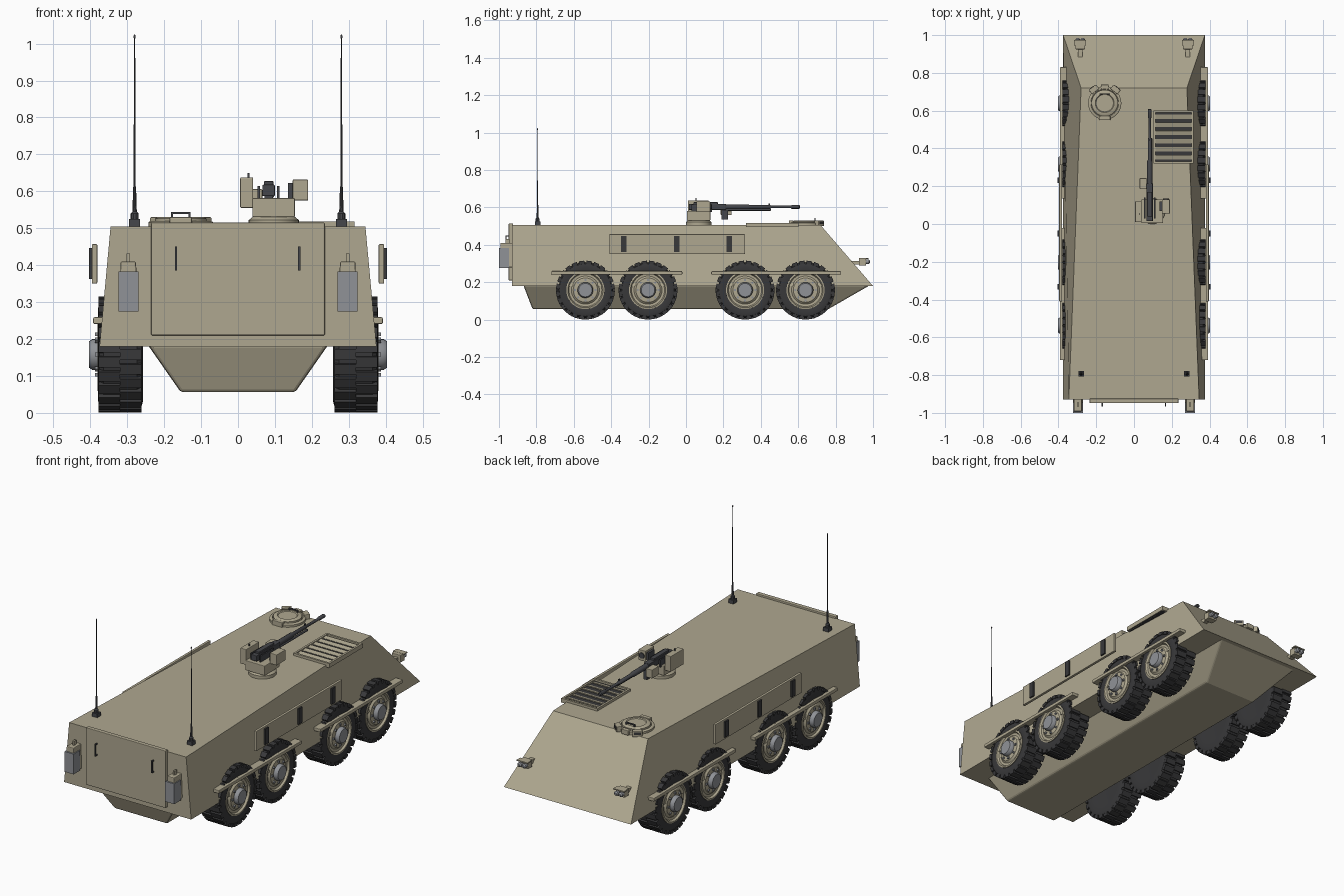
import bpy, bmesh, math
from mathutils import Matrix, Vector


def mat(name, c):
    m = bpy.data.materials.new(name)
    m.diffuse_color = (*c, 1)
    return m


TAN = mat("tan_paint", (0.43, 0.39, 0.28))
DARK = mat("dark_rubber", (0.04, 0.04, 0.042))
GUN = mat("gun_metal", (0.06, 0.062, 0.07))
GREY = mat("grey_metal", (0.28, 0.29, 0.31))


def finish(name, bm, m, smooth=False, bevel=0):
    bmesh.ops.recalc_face_normals(bm, faces=bm.faces)
    me = bpy.data.meshes.new(name)
    bm.to_mesh(me)
    bm.free()
    me.materials.append(m)
    ob = bpy.data.objects.new(name, me)
    bpy.context.collection.objects.link(ob)
    if bevel:
        b = ob.modifiers.new("bevel", "BEVEL")
        b.width, b.segments = bevel, 2
    if smooth:
        bpy.ops.object.select_all(action="DESELECT")
        ob.select_set(True)
        bpy.context.view_layer.objects.active = ob
        bpy.ops.object.shade_smooth_by_angle(angle=math.radians(35))
    return ob


def add_box(bm, x, y, z, M=Matrix()):
    c = Vector([(a + b) / 2 for a, b in (x, y, z)])
    s = [abs(b - a) for a, b in (x, y, z)]
    bmesh.ops.create_cube(bm, size=1, matrix=M @ Matrix.Translation(c) @ Matrix.Diagonal((*s, 1)))


def box(name, x, y, z, m=TAN, bevel=0, M=Matrix()):
    bm = bmesh.new()
    add_box(bm, x, y, z, M)
    return finish(name, bm, m, bevel=bevel)


def lathe(name, prof, loc, axis, m=TAN, n=32):
    """Revolve (radius, height) points about an axis; ends are capped."""
    bm = bmesh.new()
    M = Matrix.Translation(loc) @ Vector((0, 0, 1)).rotation_difference(Vector(axis)).to_matrix().to_4x4()
    rings = [[bm.verts.new(M @ Vector((r * math.cos(2 * math.pi * i / n), r * math.sin(2 * math.pi * i / n), h)))
              for i in range(n)] for r, h in prof]
    for a, b in zip(rings, rings[1:]):
        for i in range(n):
            bm.faces.new((a[i], a[(i + 1) % n], b[(i + 1) % n], b[i]))
    bm.faces.new(rings[0][::-1])
    bm.faces.new(rings[-1])
    return finish(name, bm, m, smooth=True)


def hexa(name, low, high, z0, z1, bevel=0):
    """Six-sided solid; low/high = (y_rear, half_width_rear, y_front, half_width_front)."""
    bm = bmesh.new()
    r = [[bm.verts.new(p) for p in ((-w0, y0, z), (w0, y0, z), (w1, y1, z), (-w1, y1, z))]
         for (y0, w0, y1, w1), z in ((low, z0), (high, z1))]
    bm.faces.new(r[0][::-1])
    bm.faces.new(r[1])
    for i in range(4):
        j = (i + 1) % 4
        bm.faces.new((r[0][i], r[0][j], r[1][j], r[1][i]))
    return finish(name, bm, TAN, bevel=bevel)


# Hull
hexa("upper_hull", (-0.93, 0.375, 1.0, 0.375), (-0.93, 0.345, 0.72, 0.28), 0.18, 0.505)
hexa("lower_hull", (-0.82, 0.155, 0.76, 0.155), (-0.87, 0.245, 0.985, 0.245), 0.056, 0.185, bevel=0.008)

# Rear door and handles
box("rear_door", (-0.235, 0.235), (-0.948, -0.925), (0.21, 0.515), bevel=0.003)
for x in (-0.168, 0.166):
    bm = bmesh.new()
    add_box(bm, (x - 0.003, x + 0.003), (-0.965, -0.959), (0.385, 0.45))
    for z in (0.385, 0.444):
        add_box(bm, (x - 0.003, x + 0.003), (-0.962, -0.945), (z, z + 0.006))
    finish("door_handle", bm, GUN)


# Wheels: tyre, staggered lugs, rim, hub and bolts
TYRE = [(0.09, 0), (0.125, -0.004), (0.14, 0.0), (0.149, 0.012), (0.149, 0.103),
        (0.14, 0.114), (0.125, 0.118), (0.102, 0.114), (0.1, 0.1)]
RIM = [(0.1, 0.1), (0.102, 0.118), (0.094, 0.12), (0.088, 0.11), (0.075, 0.109), (0.065, 0.118), (0.045, 0.12)]
HUB = [(0.042, 0.115), (0.042, 0.133), (0.036, 0.142)]
for s in (-1, 1):
    for y in (-0.538, -0.203, 0.316, 0.639):
        c, ax = (s * 0.261, y, 0.158), (s, 0, 0)
        lathe("tyre", TYRE, c, ax, DARK, 48)
        lathe("rim", RIM, c, ax, TAN, 40)
        lathe("hub", HUB, c, ax, GREY, 24)
        bm = bmesh.new()
        for i in range(48):
            R = Matrix.Translation(c) @ Matrix.Rotation(2 * math.pi * i / 48, 4, "X")
            a, b = ((0.0, 0.058), (0.058, 0.117))[i % 2]
            add_box(bm, (s * a, s * b), (-0.0145, 0.0145), (0.14, 0.157), R)
        finish("tyre_lugs", bm, DARK)
        bm = bmesh.new()
        for i in range(8):
            R = Matrix.Translation(c) @ Matrix.Rotation(2 * math.pi * i / 8, 4, "X")
            add_box(bm, (s * 0.11, s * 0.126), (-0.005, 0.005), (0.05, 0.06), R)
        finish("wheel_bolts", bm, GREY)

# Side fittings, mirrored left and right
for s in (-1, 1):
    for y0, y1 in ((-0.72, -0.02), (0.135, 0.83)):
        box("fender_strip", (s * 0.345, s * 0.392), (y0, y1), (0.241, 0.259), bevel=0.003)
    box("side_panel", (s * 0.381, s * 0.396), (-0.41, 0.315), (0.35, 0.457), bevel=0.003)
    for y in (-0.332, -0.05, 0.231):
        box("panel_slot", (s * 0.39, s * 0.404), (y - 0.015, y + 0.015), (0.363, 0.447), DARK)

    # Rear canister in its holder
    x = s * 0.297
    bm = bmesh.new()
    add_box(bm, (x - 0.026, x + 0.026), (-0.992, -0.925), (0.28, 0.41))
    for v in bm.verts:
        if v.co.z > 0.4:
            v.co.x = x + (v.co.x - x) * 0.8
    finish("canister", bm, TAN, bevel=0.004)
    box("canister_plate", (x - 0.027, x + 0.027), (-1.0, -0.945), (0.275, 0.383), GREY)
    box("canister_cap", (x - 0.005, x + 0.005), (-0.965, -0.945), (0.405, 0.432))

    # Antenna
    ax, ay = s * 0.28, -0.793
    box("antenna_foot", (ax - 0.015, ax + 0.015), (ay - 0.015, ay + 0.015), (0.5, 0.525), GUN)
    lathe("antenna", [(0.011, 0.52), (0.011, 0.54), (0.006, 0.545), (0.004, 0.61), (0.0028, 0.615), (0.0016, 1.014),
                      (0.003, 1.016), (0.003, 1.021), (0.001, 1.024)], (ax, ay, 0), (0, 0, 1), GUN, 10)

    # Headlight
    hx = s * 0.285
    box("headlight_housing", (hx - 0.026, hx + 0.026), (0.925, 0.962), (0.29, 0.33), bevel=0.003)
    box("headlight_bracket", (hx - 0.012, hx + 0.012), (0.87, 0.93), (0.295, 0.315))
    for d in (-0.013, 0.013):
        lathe("headlight_lens", [(0.012, 0), (0.012, 0.018), (0.006, 0.024)], (hx + d, 0.96, 0.31), (0, 1, 0), GREY, 16)
    box("headlight_hood", (hx - 0.032, hx + 0.032), (0.945, 0.975), (0.325, 0.331))

# Driver hatch with periscopes
H = Vector((-0.155, 0.64, 0.5))
lathe("hatch_ring", [(0.088, 0), (0.088, 0.016), (0.082, 0.02), (0.074, 0.02), (0.072, 0.014)], H, (0, 0, 1), n=40)
lathe("hatch_lid", [(0.07, 0.012), (0.07, 0.026), (0.064, 0.03), (0.05, 0.031), (0.046, 0.027)], H, (0, 0, 1), n=40)
for a in (-38, 0, 38):
    R = Matrix.Translation(H) @ Matrix.Rotation(math.radians(a), 4, "Z")
    if a:
        box("periscope", (-0.024, 0.024), (0.078, 0.106), (0, 0.03), bevel=0.003, M=R)
        box("periscope_glass", (-0.018, 0.018), (0.1, 0.108), (0.012, 0.025), DARK, M=R)
    else:
        box("periscope", (-0.02, 0.02), (0.075, 0.098), (0, 0.026), bevel=0.003, M=R)
box("hatch_hinge", (-0.185, -0.125), (0.55, 0.572), (0.5, 0.53), bevel=0.003)
box("hatch_handle", (-0.182, -0.128), (0.686, 0.692), (0.538, 0.544), GUN)
for x in (-0.182, -0.134):
    box("handle_post", (x, x + 0.006), (0.686, 0.692), (0.525, 0.542), GUN)

# Engine grille: dark bed, frame, tilted slats
box("grille_bed", (0.105, 0.312), (0.325, 0.6), (0.495, 0.508), DARK)
bm = bmesh.new()
for x in (0.102, 0.304):
    add_box(bm, (x, x + 0.011), (0.32, 0.602), (0.495, 0.518))
for y in (0.32, 0.591):
    add_box(bm, (0.102, 0.315), (y, y + 0.011), (0.495, 0.518))
finish("grille_frame", bm, TAN)
bm = bmesh.new()
for i in range(6):
    R = Matrix.Translation((0, 0.353 + i * 0.043, 0.511)) @ Matrix.Rotation(math.radians(15), 4, "X")
    add_box(bm, (0.11, 0.306), (-0.012, 0.012), (-0.002, 0.002), R)
finish("grille_slats", bm, TAN)

# Remote weapon station
lathe("station_ring", [(0.068, 0.5), (0.068, 0.522), (0.058, 0.53), (0.05, 0.535)], (0.097, 0.068, 0), (0, 0, 1), n=36)
box("station_body", (0.039, 0.154), (0.005, 0.13), (0.53, 0.582), bevel=0.003)
box("ammo_pod", (0.006, 0.041), (0.01, 0.12), (0.555, 0.638), bevel=0.003)
box("sight_pod", (0.148, 0.19), (0.055, 0.13), (0.575, 0.632), bevel=0.003)
box("sight_bracket", (0.136, 0.15), (0.07, 0.12), (0.575, 0.622), GUN)
lathe("sight_lens", [(0.015, 0), (0.015, 0.008), (0.011, 0.008)], (0.169, 0.127, 0.604), (0, 1, 0), GUN, 20)
box("pod_antenna", (0.026, 0.031), (0.05, 0.055), (0.635, 0.65), GUN)
for x in (0.053, 0.106):
    box("gun_cradle", (x, x + 0.007), (0.03, 0.14), (0.575, 0.615), GUN)

# Machine gun
box("gun_receiver", (0.066, 0.1), (0.015, 0.215), (0.587, 0.618), GUN, bevel=0.003)
box("gun_cover", (0.07, 0.096), (0.04, 0.17), (0.615, 0.628), GUN, bevel=0.003)
box("gun_mount", (0.072, 0.094), (0.19, 0.225), (0.535, 0.592), GUN)
box("feed_box", (0.03, 0.066), (0.185, 0.243), (0.56, 0.606), bevel=0.003)
lathe("gun_barrel", [(0.014, 0.2), (0.014, 0.33), (0.01, 0.34), (0.01, 0.45), (0.007, 0.455), (0.007, 0.56),
                     (0.01, 0.565), (0.01, 0.605), (0.006, 0.61)], (0.083, 0, 0.603), (0, 1, 0), GUN, 16)
lathe("gas_tube", [(0.006, 0.2), (0.006, 0.45), (0.004, 0.455)], (0.092, 0, 0.588), (0, 1, 0), GUN, 12)
box("front_sight", (0.081, 0.085), (0.44, 0.45), (0.608, 0.622), GUN)
